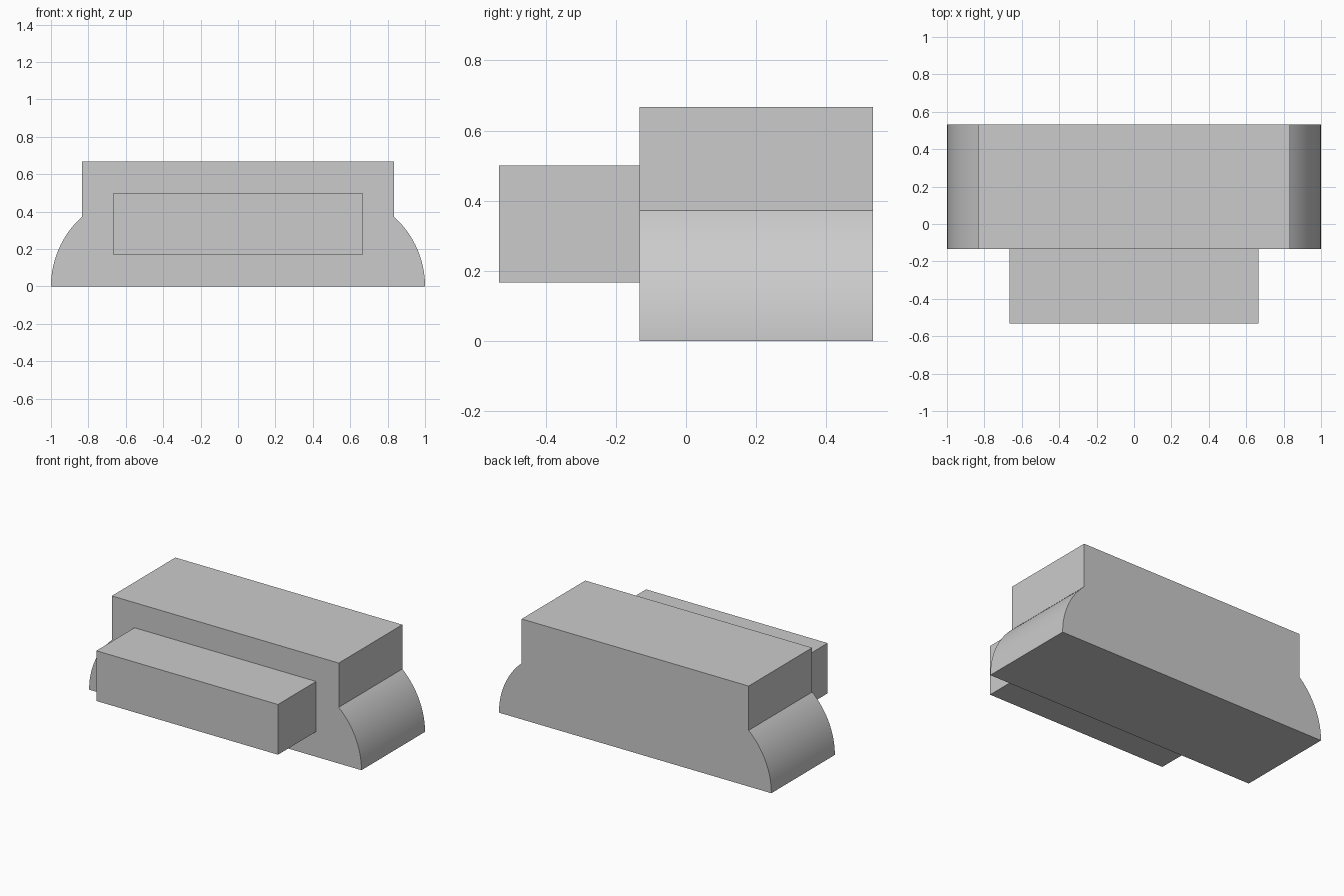
import bpy
import bmesh
from math import asin, cos, sin
from mathutils import Vector

cube = bpy.data.objects.get("Cube")
if cube:
    bpy.data.objects.remove(cube, do_unlink=True)

# One plain grey for every part
grey = bpy.data.materials.new("light_grey")
grey.use_nodes = True
colour = (0.6, 0.6, 0.6, 1)
grey.diffuse_color = colour
grey.node_tree.nodes["Principled BSDF"].inputs["Base Color"].default_value = colour


def extrude_profile(name, points, y_front, y_back):
    """Solid from an (x, z) outline, running from y_front to y_back."""
    bm = bmesh.new()
    face = bm.faces.new([bm.verts.new((x, y_front, z)) for x, z in points])
    result = bmesh.ops.extrude_face_region(bm, geom=[face], use_keep_orig=True)
    moved = [v for v in result["geom"] if isinstance(v, bmesh.types.BMVert)]
    bmesh.ops.translate(bm, verts=moved, vec=Vector((0, y_back - y_front, 0)))
    bmesh.ops.recalc_face_normals(bm, faces=bm.faces)
    mesh = bpy.data.meshes.new(name)
    bm.to_mesh(mesh)
    bm.free()
    mesh.materials.append(grey)
    obj = bpy.data.objects.new(name, mesh)
    bpy.context.collection.objects.link(obj)
    bpy.ops.object.select_all(action='DESELECT')
    obj.select_set(True)
    bpy.context.view_layer.objects.active = obj
    bpy.ops.object.shade_smooth_by_angle(angle=0.4)
    return obj


# Main body: upright block with flared, rounded lower sides
half_top, top, radius, steps = 0.8333, 0.6667, 0.5, 20
sweep = asin(0.3727 / radius)
arc = [(1 - radius + radius * cos(sweep * i / steps),
        radius * sin(sweep * i / steps)) for i in range(steps + 1)]
right_half = arc + [(half_top, top)]
outline = right_half + [(-x, z) for x, z in reversed(right_half)]
extrude_profile("main_body", outline, -0.1333, 0.5333)

# Rectangular block projecting from the front
w, low, high = 0.6667, 0.1667, 0.5
extrude_profile("front_block", [(-w, low), (w, low), (w, high), (-w, high)],
                -0.5333, -0.1333)
